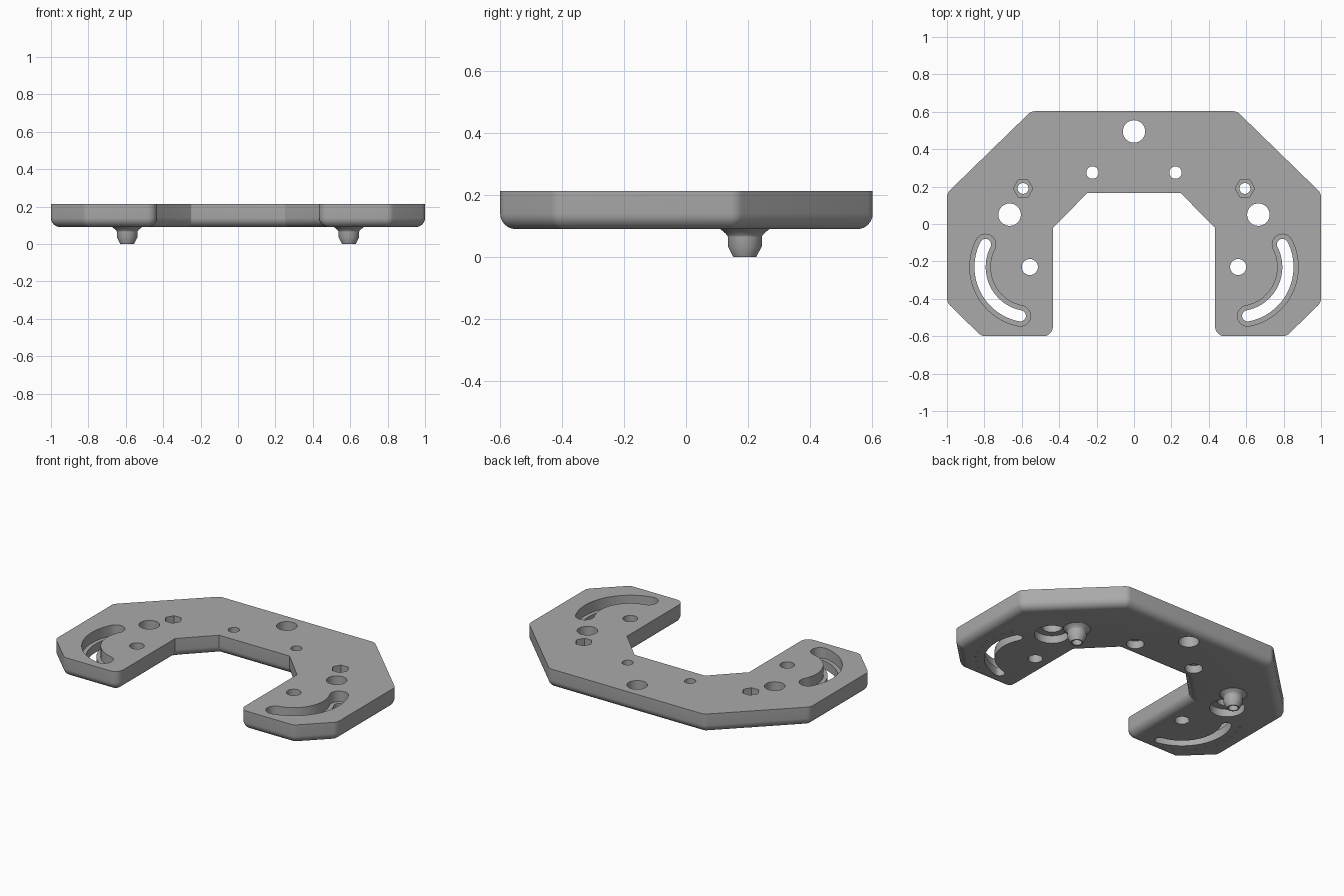
import bpy, bmesh, math
from mathutils import Vector, Matrix

default = bpy.data.objects.get("Cube")
if default:
    bpy.data.objects.remove(default)

BOTTOM, TOP, ROUND = 0.09, 0.213, 0.05

grey = bpy.data.materials.new("plain_grey")
grey.use_nodes = True
colour = (0.4, 0.4, 0.4, 1)
grey.diffuse_color = colour
grey.node_tree.nodes["Principled BSDF"].inputs["Base Color"].default_value = colour


def loft(name, rings):
    """Closed solid through a stack of equal-sized rings."""
    bm = bmesh.new()
    loops = [[bm.verts.new(p) for p in ring] for ring in rings]
    n = len(loops[0])
    bm.faces.new(loops[0])
    bm.faces.new(loops[-1])
    for a, b in zip(loops, loops[1:]):
        for i in range(n):
            j = (i + 1) % n
            bm.faces.new((a[i], a[j], b[j], b[i]))
    bmesh.ops.recalc_face_normals(bm, faces=bm.faces)
    mesh = bpy.data.meshes.new(name)
    bm.to_mesh(mesh)
    bm.free()
    mesh.materials.append(grey)
    obj = bpy.data.objects.new(name, mesh)
    bpy.context.collection.objects.link(obj)
    return obj


def circle(x, y, z, r, n=40):
    return [(x + r * math.cos(math.tau * i / n), y + r * math.sin(math.tau * i / n), z)
            for i in range(n)]


def cylinder(x, y, r, z0, z1, n=40):
    return loft("cutter", [circle(x, y, z0, r, n), circle(x, y, z1, r, n)])


def apply_boolean(target, tool, operation="DIFFERENCE"):
    tool.hide_render = True
    mod = target.modifiers.new("bool", "BOOLEAN")
    mod.operation, mod.solver, mod.object = operation, "EXACT", tool
    bpy.context.view_layer.objects.active = target
    bpy.ops.object.modifier_apply(modifier=mod.name)
    bpy.data.objects.remove(tool)


def outline(points, inset, z, corner=0.052, steps=5):
    """Counter-clockwise polygon, inset and with rounded corners."""
    ring = []
    for i, p in enumerate(points):
        p = Vector(p)
        d0 = (p - Vector(points[i - 1])).normalized()
        d1 = (Vector(points[(i + 1) % len(points)]) - p).normalized()
        n0, n1 = Vector((-d0.y, d0.x)), Vector((-d1.y, d1.x))
        turn = math.atan2(d0.x * d1.y - d0.y * d1.x, d0.dot(d1))
        mitre = (n0 + n1) / (1 + n0.dot(n1))
        sign = 1 if turn > 0 else -1
        radius = corner - inset if sign > 0 else 0.002 + inset
        centre = p + mitre * (inset + sign * radius)
        for k in range(steps + 1):
            a = turn * k / steps
            n = Matrix.Rotation(a, 2) @ n0
            q = centre - n * radius * sign
            ring.append((q.x, q.y, z))
    return ring


def slot(x, y, side, half, z0, z1):
    """Arc-shaped slot with round ends, curving around (x, y)."""
    R, start, end = 0.266, math.radians(27), math.radians(-79)
    pts = []

    def add(cx, cy, r, a0, a1, n):
        for k in range(n + 1):
            a = a0 + (a1 - a0) * k / n
            pts.append((side * (cx + r * math.cos(a)), cy + r * math.sin(a)))
    add(x, y, R + half, start, end, 28)
    add(x + R * math.cos(end), y + R * math.sin(end), half, end - 0.2, end - math.pi + 0.2, 10)
    add(x, y, R - half, end, start, 28)
    add(x + R * math.cos(start), y + R * math.sin(start), half,
        start + math.pi - 0.2, start + 0.2, 10)
    return loft("cutter", [[(px, py, z) for px, py in pts] for z in (z0, z1)])


# Plate: horseshoe outline with a rounded lower rim
right = [(0.25, 0.165), (0.433, -0.02), (0.433, -0.6), (0.815, -0.6),
         (1, -0.42), (1, 0.165), (0.55, 0.603)]
half_outline = right
points = half_outline + [(-x, y) for x, y in reversed(half_outline)]
rings = [outline(points, 0, TOP)]
for k in range(7):
    a = math.pi / 2 * k / 6
    rings.append(outline(points, ROUND * (1 - math.cos(a)),
                         BOTTOM + ROUND * (1 - math.sin(a))))
plate = loft("mounting_plate", rings)

# Back centre hole
apply_boolean(plate, cylinder(0, 0.495, 0.06, -0.1, 0.4))

BOSS_X, BOSS_Y, ARC_X, ARC_Y = 0.593, 0.19, 0.557, -0.23
for s in (1, -1):
    # Large hole with a wide recess underneath
    apply_boolean(plate, cylinder(s * 0.665, 0.05, 0.06, -0.1, 0.4))
    apply_boolean(plate, cylinder(s * 0.665, 0.05, 0.103, -0.1, 0.14))

    # Hollow boss with a flared root and tapered tip
    profile = [(0.15, 0.08), (BOTTOM, 0.08)]
    for k in range(1, 6):
        a = math.pi / 2 * k / 5
        profile.append((BOTTOM - 0.025 * math.sin(a), 0.055 + 0.025 * (1 - math.sin(a)) ** 1.5))
    profile += [(0.035, 0.055), (0, 0.037)]
    boss = loft("boss", [circle(s * BOSS_X, BOSS_Y, z, r) for z, r in profile])
    apply_boolean(plate, boss, "UNION")
    apply_boolean(plate, cylinder(s * BOSS_X, BOSS_Y, 0.029, -0.1, 0.4))
    apply_boolean(plate, cylinder(s * BOSS_X, BOSS_Y, 0.052, 0.11, 0.4, 6))

    # Small holes, recessed from below
    apply_boolean(plate, cylinder(s * 0.222, 0.275, 0.033, -0.1, 0.4))
    apply_boolean(plate, cylinder(s * 0.222, 0.275, 0.052, -0.1, 0.14))

    # Pivot hole and its stepped arc slot
    apply_boolean(plate, cylinder(s * ARC_X, ARC_Y, 0.043, -0.1, 0.4))
    apply_boolean(plate, slot(ARC_X, ARC_Y, s, 0.03, -0.1, 0.4))
    apply_boolean(plate, slot(ARC_X, ARC_Y, s, 0.055, 0.145, 0.4))

    # Dimple scale along the underside of the slot
    for k in range(11):
        a = math.radians(27 - 10.6 * k)
        apply_boolean(plate, cylinder(s * (ARC_X + 0.345 * math.cos(a)),
                                      ARC_Y + 0.345 * math.sin(a), 0.007, 0, 0.115, 8))

bpy.ops.object.select_all(action="DESELECT")
plate.select_set(True)
bpy.context.view_layer.objects.active = plate
bpy.ops.object.shade_smooth_by_angle(angle=math.radians(30))
